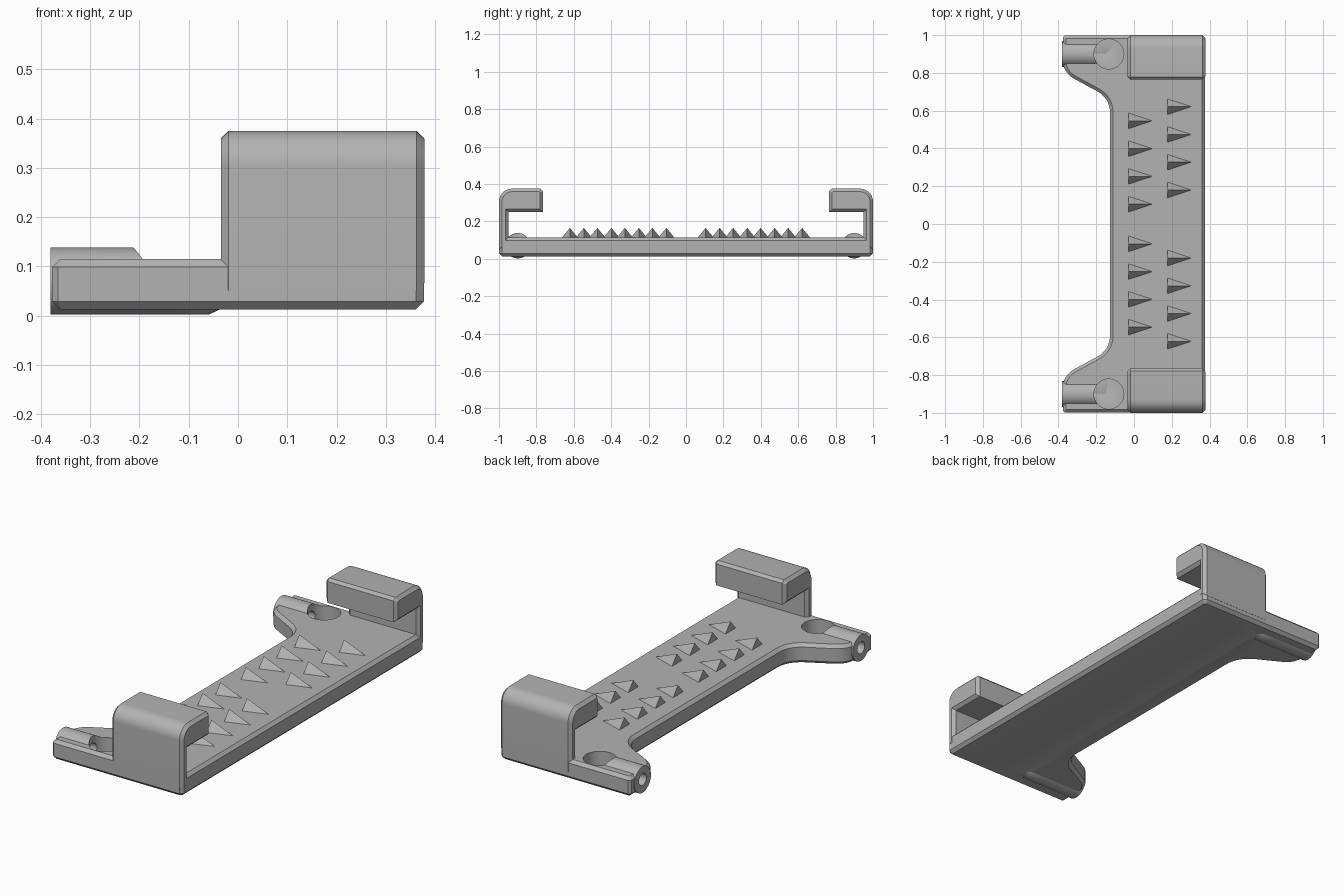
import bpy, bmesh, math

if "Cube" in bpy.data.objects:
    bpy.data.objects.remove(bpy.data.objects["Cube"])

grey = bpy.data.materials.new("plain_grey")
grey.diffuse_color = (0.45, 0.45, 0.45, 1)
grey.use_nodes = True
grey.node_tree.nodes["Principled BSDF"].inputs["Base Color"].default_value = grey.diffuse_color
CH = 0.016          # chamfer used on all outer edges


def make(name, bm):
    bmesh.ops.recalc_face_normals(bm, faces=bm.faces)
    me = bpy.data.meshes.new(name)
    bm.to_mesh(me)
    bm.free()
    ob = bpy.data.objects.new(name, me)
    me.materials.append(grey)
    bpy.context.collection.objects.link(ob)
    return ob


def prism(name, pts, depth):
    """Extrude a closed 3D outline by a vector and chamfer both cap rims."""
    bm = bmesh.new()
    a = [bm.verts.new(p) for p in pts]
    b = [bm.verts.new([p[i] + depth[i] for i in range(3)]) for p in pts]
    n = len(pts)
    caps = [bm.faces.new(a), bm.faces.new(b[::-1])]
    for i in range(n):
        bm.faces.new((a[i], b[i], b[(i + 1) % n], a[(i + 1) % n]))
    bmesh.ops.recalc_face_normals(bm, faces=bm.faces)
    rims = list({e for f in caps for e in f.edges})
    bmesh.ops.bevel(bm, geom=rims, offset=CH, offset_type='OFFSET',
                    segments=1, affect='EDGES')
    return make(name, bm)


def curve(p, c, q, n=8):
    return [tuple((1-t)**2*p[i] + 2*t*(1-t)*c[i] + t*t*q[i] for i in (0, 1))
            for t in [k / n for k in range(n + 1)]]


def loft(name, rings):
    bm = bmesh.new()
    vs = [[bm.verts.new(p) for p in r] for r in rings]
    n = len(vs[0])
    for r, s in zip(vs, vs[1:]):
        for i in range(n):
            bm.faces.new((r[i], r[(i+1) % n], s[(i+1) % n], s[i]))
    bm.faces.new(vs[0][::-1])
    bm.faces.new(vs[-1])
    return make(name, bm)


def ring_x(x, y, z, r, n=32, top=9):
    return [(x, y + r*math.cos(2*math.pi*i/n),
             min(top, z + r*math.sin(2*math.pi*i/n))) for i in range(n)]


def ring_z(x, y, z, r, n=40):
    return [(x + r*math.cos(2*math.pi*i/n), y + r*math.sin(2*math.pi*i/n), z)
            for i in range(n)]


# Base plate with two ears
half = [(.377, .983), (.361, .999), (-.365, .999), (-.377, .987)]
half += curve((-.377, .87), (-.377, .80), (-.31, .765))
half += curve((-.195, .703), (-.128, .665), (-.127, .59))
outline = half + [(x, -y) for x, y in reversed(half)]
body = prism("base_plate", [(x, y, .013) for x, y in outline], (0, 0, .102))

joins, cuts = [], []
for s, side in ((1, "back"), (-1, "front")):
    # Hooked end wall, rounded on its outer top edge
    prof = [(.95, .05), (1, .05)]
    prof += [(.93 + .07*math.cos(a), .305 + .07*math.sin(a))
             for a in [math.pi/2*k/10 for k in range(11)]]
    prof += [(.779, .375), (.765, .361), (.765, .25), (.95, .25)]
    joins.append(prism(side + "_hook", [(-.035, s*y, z) for y, z in prof],
                       (.413, 0, 0)))
    # Cord tube: full round outside, flat on top beyond the pocket
    y = s * .9
    joins.append(loft(side + "_tube", [
        ring_x(-.38, y, .07, .068), ring_x(-.14, y, .07, .068),
        ring_x(-.13, y, .07, .068, top=.108),
        ring_x(-.06, y, .07, .068, top=.108),
        ring_x(-.025, y, .07, .052, top=.108)]))
    # Round pocket and the bore leading into it
    cuts.append(loft(side + "_pocket_cutter",
                     [ring_z(-.133, y, .042, .079), ring_z(-.133, y, .25, .079)]))
    cuts.append(loft(side + "_bore_cutter",
                     [ring_x(-.45, y, .071, .031, 24),
                      ring_x(-.15, y, .071, .031, 24)]))

# Combine into one solid
bpy.context.view_layer.objects.active = body
for op, obs in (('UNION', joins), ('DIFFERENCE', cuts)):
    for ob in obs:
        m = body.modifiers.new("bool", 'BOOLEAN')
        m.operation, m.solver, m.object = op, 'EXACT', ob
        bpy.ops.object.modifier_apply(modifier=m.name)
        bpy.data.objects.remove(ob)
body.select_set(True)
bpy.ops.object.shade_smooth_by_angle(angle=math.radians(28))

# Grip teeth: two staggered columns of wedge spikes
bm = bmesh.new()
for x, y0 in ((-.028, .105), (.178, .18)):
    for s in (1, -1):
        for k in range(4):
            y = s * (y0 + .147*k)
            a, b, c, d = [bm.verts.new(p) for p in (
                (x, y - .043, .113), (x, y + .043, .113),
                (x + .13, y, .113), (x, y, .165))]
            for f in ((a, b, c), (a, d, b), (b, d, c), (c, d, a)):
                bm.faces.new(f)
make("grip_teeth", bm)
